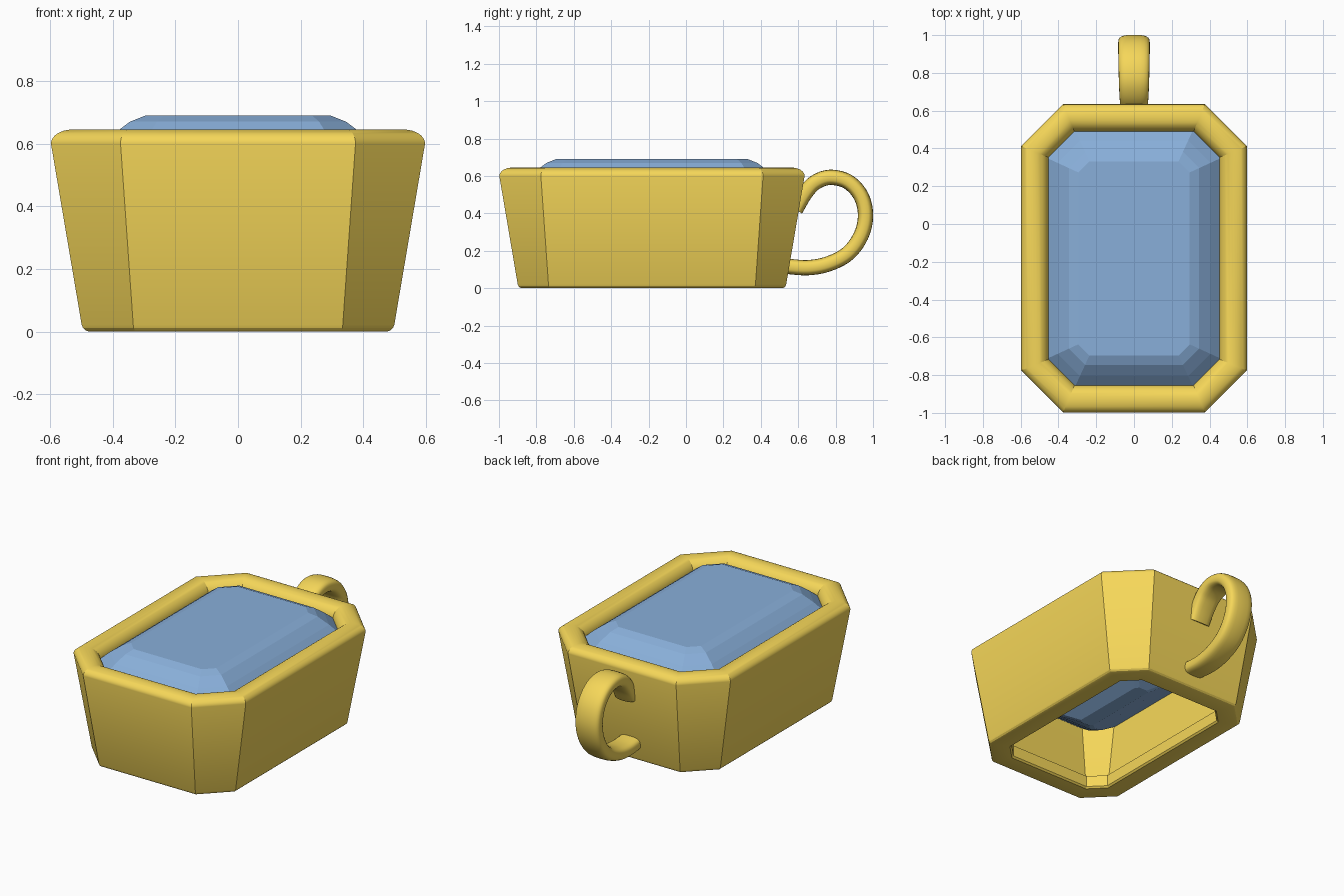
import bpy, bmesh, math
from mathutils import Vector

if "Cube" in bpy.data.objects:
    bpy.data.objects.remove(bpy.data.objects["Cube"])

CY = -0.182            # centre of the setting in y
W, L, C = 0.597, 0.816, 0.222   # half width, half length and corner cut at the rim


def material(name, rgb):
    m = bpy.data.materials.new(name)
    m.diffuse_color = (*rgb, 1)
    m.use_nodes = True
    m.node_tree.nodes["Principled BSDF"].inputs["Base Color"].default_value = m.diffuse_color
    return m


def octagon(d, z, k):
    """Cut-corner rectangle, inset by d from the rim outline."""
    w, l, c = W - d, L - d, max(C - k * d, 0.02)
    pts = [(w, l - c), (w - c, l)]
    pts += [(-x, y) for x, y in reversed(pts)]
    pts += [(-x, -y) for x, y in pts]
    return [Vector((x, y + CY, z)) for x, y in pts]


def loft(name, rings, mat, closed=False, smooth=0):
    """Skin a list of equal-length rings; cap the ends unless closed."""
    bm = bmesh.new()
    vs = [[bm.verts.new(p) for p in r] for r in rings]
    n = len(vs[0])
    pairs = list(zip(vs, vs[1:]))
    if closed:
        pairs.append((vs[-1], vs[0]))
    else:
        bm.faces.new(vs[0])
        bm.faces.new(vs[-1])
    for a, b in pairs:
        for i in range(n):
            j = (i + 1) % n
            bm.faces.new((a[i], a[j], b[j], b[i]))
    bmesh.ops.recalc_face_normals(bm, faces=bm.faces)
    me = bpy.data.meshes.new(name)
    bm.to_mesh(me)
    bm.free()
    me.materials.append(mat)
    ob = bpy.data.objects.new(name, me)
    bpy.context.collection.objects.link(ob)
    if smooth:
        bpy.ops.object.select_all(action='DESELECT')
        ob.select_set(True)
        bpy.context.view_layer.objects.active = ob
        bpy.ops.object.shade_smooth_by_angle(angle=math.radians(smooth))
    return ob


gold = material("gold", (0.92, 0.68, 0.10))
blue = material("blue_stone", (0.25, 0.43, 0.70))

# Setting: wall section as (inset, height), with a rolled rim and a lip at the base
section = [(0.23, 0.01), (0.22, 0), (0.122, 0), (0.11, 0.004), (0.102, 0.012),
           (0.098, 0.022), (0, 0.6)]
for i in range(1, 9):      # outer quarter of the rim
    a = math.pi / 2 * i / 8
    section.append((0.068 * (1 - math.cos(a)), 0.6 + 0.045 * math.sin(a)))
for i in range(1, 9):      # inner quarter of the rim
    a = math.pi / 2 * i / 8
    section.append((0.07 + 0.075 * math.sin(a), 0.57 + 0.075 * math.cos(a)))
section += [(0.145, 0.5), (0.212, 0.085), (0.23, 0.08)]
loft("setting", [octagon(d, z, 0.586) for d, z in section], gold, closed=True, smooth=20)

# Step-cut stone: crown, girdle and deep pavilion
steps = [(0.302, 0.69), (0.252, 0.67), (0.192, 0.625), (0.137, 0.575),
         (0.137, 0.46), (0.2, 0.415), (0.32, 0.33), (0.44, 0.25), (0.55, 0.19)]
loft("stone", [octagon(d, z, 0.54) for d, z in steps], blue)

# Hanging loop: rounded band swept along a curve in the yz plane
path = [Vector(p) for p in (
    (0.585, 0.42), (0.635, 0.505), (0.69, 0.565), (0.77, 0.593), (0.865, 0.57),
    (0.935, 0.495), (0.96, 0.39), (0.935, 0.28), (0.865, 0.185), (0.76, 0.13),
    (0.65, 0.11), (0.53, 0.118))]
ext = [2 * path[0] - path[1]] + path + [2 * path[-1] - path[-2]]
line = []
for a, b, c, d in zip(ext, ext[1:], ext[2:], ext[3:]):
    for s in range(5):
        t = s / 5
        line.append(0.5 * (2 * b + (c - a) * t + (2 * a - 5 * b + 4 * c - d) * t * t
                           + (3 * b - a - 3 * c + d) * t ** 3))
line.append(path[-1])
rings = []
for i, p in enumerate(line):
    tan = (line[min(i + 1, len(line) - 1)] - line[max(i - 1, 0)]).normalized()
    nrm = Vector((-tan.y, tan.x))
    half = 0.070 + 0.014 * math.sin(math.pi * i / (len(line) - 1))
    ring = []
    for j in range(24):
        ang = 2 * math.pi * j / 24
        cx, sx = math.cos(ang), math.sin(ang)
        u = math.copysign(abs(cx) ** 0.65, cx) * half
        v = math.copysign(abs(sx) ** 0.65, sx) * 0.041
        ring.append(Vector((u, p.x + nrm.x * v, p.y + nrm.y * v)))
    rings.append(ring)
loft("hanging_loop", rings, gold, smooth=40)
